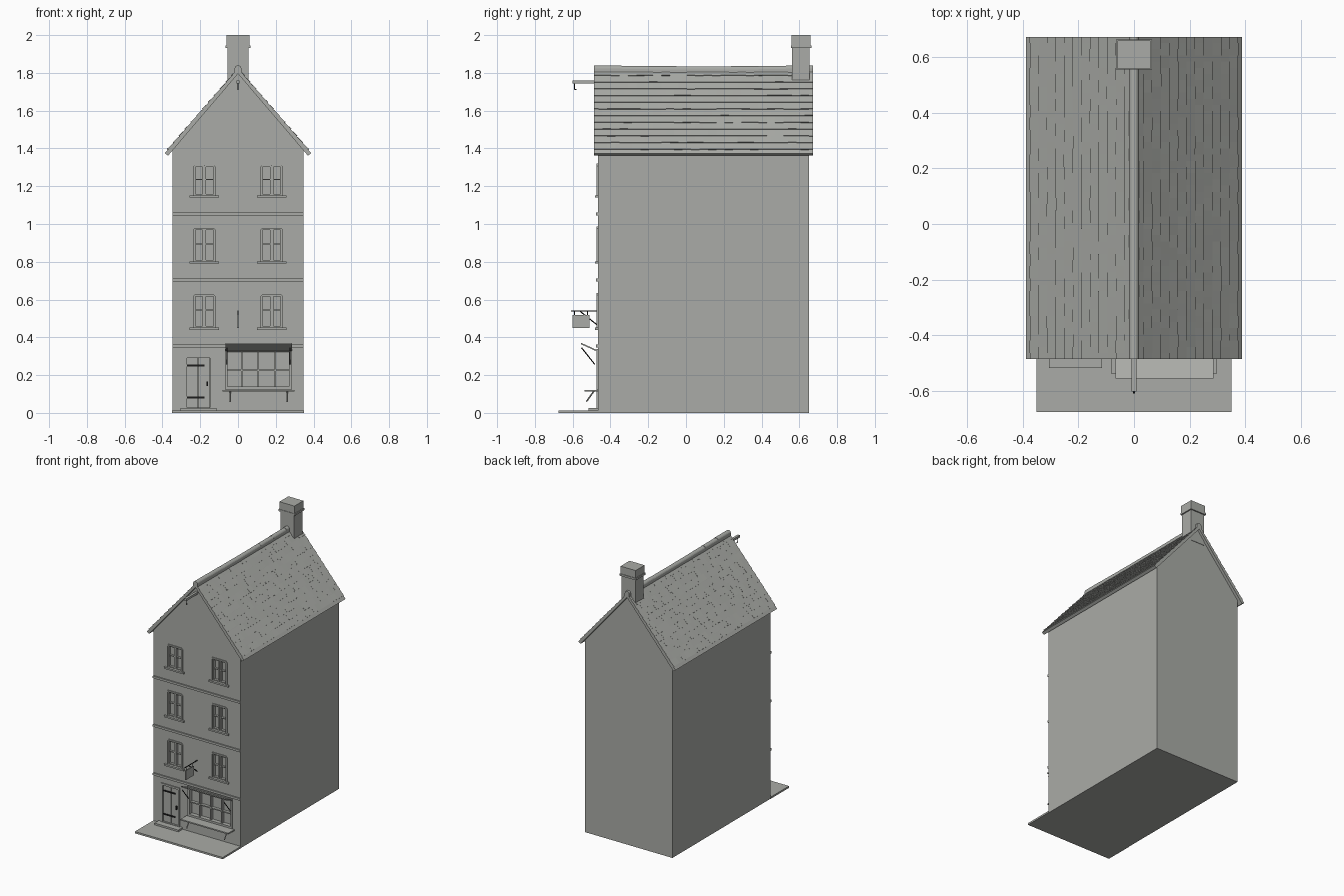
import bpy, bmesh, math, random
from mathutils import Vector

if "Cube" in bpy.data.objects:
    bpy.data.objects.remove(bpy.data.objects["Cube"])

random.seed(4)


def material(name, rgb):
    m = bpy.data.materials.new(name)
    m.diffuse_color = (*rgb, 1)
    m.use_nodes = True
    m.node_tree.nodes["Principled BSDF"].inputs["Base Color"].default_value = m.diffuse_color
    return m


GREY = material("stone grey", (0.40, 0.41, 0.385))
IRON = material("iron black", (0.012, 0.012, 0.012))
FRONT, BACK = -0.467, 0.652


def finish(name, bm, mat=GREY):
    bmesh.ops.recalc_face_normals(bm, faces=bm.faces[:])
    me = bpy.data.meshes.new(name)
    bm.to_mesh(me)
    bm.free()
    me.materials.append(mat)
    ob = bpy.data.objects.new(name, me)
    bpy.context.collection.objects.link(ob)
    return ob


def add_prism(bm, pts, a, b, axis="y"):
    """Extrude (x,z) points along y, or (y,z) points along x."""
    place = (lambda p, d: (p[0], d, p[1])) if axis == "y" else (lambda p, d: (d, p[0], p[1]))
    lo = [bm.verts.new(place(p, a)) for p in pts]
    hi = [bm.verts.new(place(p, b)) for p in pts]
    n = len(pts)
    bm.faces.new(lo)
    bm.faces.new(hi[::-1])
    for i in range(n):
        j = (i + 1) % n
        bm.faces.new((lo[i], lo[j], hi[j], hi[i]))


def add_box(bm, x0, x1, y0, y1, z0, z1):
    add_prism(bm, [(x0, z0), (x1, z0), (x1, z1), (x0, z1)], y0, y1)


def prism(name, pts, a, b, axis="y", mat=GREY):
    bm = bmesh.new()
    add_prism(bm, pts, a, b, axis)
    return finish(name, bm, mat)


def boxes(name, items, mat=GREY):
    bm = bmesh.new()
    for it in items:
        add_box(bm, *it)
    return finish(name, bm, mat)


def rods(name, segments, r=0.003, mat=IRON):
    bm = bmesh.new()
    for a, b in segments:
        a, b = Vector(a), Vector(b)
        new = bmesh.ops.create_cone(bm, cap_ends=True, segments=8, radius1=r, radius2=r,
                                    depth=(b - a).length)["verts"]
        q = Vector((0, 0, 1)).rotation_difference(b - a)
        for v in new:
            v.co = q @ v.co + (a + b) / 2
    return finish(name, bm, mat)


def frame(x0, x1, z0, z1, w, y0, y1):
    """Four bars around an opening."""
    return [(x0, x0 + w, y0, y1, z0, z1), (x1 - w, x1, y0, y1, z0, z1),
            (x0 + w, x1 - w, y0, y1, z0, z0 + w), (x0 + w, x1 - w, y0, y1, z1 - w, z1)]


# Walls with front and back gables
walls = prism("house_walls", [(-0.348, 0), (0.348, 0), (0.348, 1.39), (0, 1.803), (-0.348, 1.39)],
              FRONT, BACK)
boxes("pavement", [(-0.35, 0.35, -0.675, FRONT, 0, 0.013)])
openings = []

# Storey bands
for i, z in enumerate((0.345, 0.695, 1.045)):
    boxes(f"storey_band_{i}", [(-0.348, 0.348, FRONT - 0.009, FRONT, z, z + 0.016)])

# Paired casement windows
for row, (z0, z1) in enumerate(((0.44, 0.635), (0.79, 0.987), (1.14, 1.32))):
    for side in (-1, 1):
        tag = f"{row}_{'left' if side < 0 else 'right'}"
        c, h = side * 0.178, 0.066
        s, e = z0 + 0.012, 0.012
        # moulded surround with clipped top corners
        bm = bmesh.new()
        add_prism(bm, [(c - h, s), (c - h + 0.011, s), (c - h + 0.011, z1 - 0.015),
                       (c - h + 0.015, z1 - 0.011), (c + h - 0.015, z1 - 0.011),
                       (c + h - 0.011, z1 - 0.015), (c + h - 0.011, s), (c + h, s),
                       (c + h, z1 - e), (c + h - e, z1), (c - h + e, z1), (c - h, z1 - e)],
                  FRONT - 0.006, FRONT)
        finish(f"window_surround_{tag}", bm)
        boxes(f"window_sill_{tag}", [(c - 0.078, c + 0.078, FRONT - 0.014, FRONT, z0, s)])
        x0, x1, top = c - h + 0.011, c + h - 0.011, z1 - 0.012
        openings.append((x0, x1, FRONT - 0.02, FRONT + 0.022, s, top))
        bars = []
        for a, b in ((x0, c - 0.002), (c + 0.002, x1)):
            bars += frame(a, b, s, top, 0.007, FRONT + 0.004, FRONT + 0.022)
            m = s + (top - s) * 0.52
            bars.append((a + 0.007, b - 0.007, FRONT + 0.007, FRONT + 0.022, m, m + 0.006))
        bars.append((c - 0.002, c + 0.002, FRONT + 0.008, FRONT + 0.022, s, top))
        boxes(f"window_casements_{tag}", bars)

# Shop window with four lights
bars = frame(-0.07, 0.285, 0.125, 0.338, 0.014, FRONT - 0.008, FRONT + 0.022)
openings.append((-0.064, 0.279, FRONT - 0.02, FRONT + 0.022, 0.131, 0.332))
for i in (1, 2, 3):
    x = -0.07 + 0.355 * i / 4
    bars.append((x - 0.004, x + 0.004, FRONT, FRONT + 0.022, 0.139, 0.324))
bars.append((-0.056, 0.271, FRONT + 0.002, FRONT + 0.022, 0.221, 0.229))
boxes("shop_window_frame", bars)

# Raised upper shutter and its iron stays
prism("upper_shutter", [(FRONT, 0.323), (FRONT, 0.331), (-0.555, 0.371), (-0.555, 0.363)],
      -0.067, 0.285, "x")
rods("shutter_stays", [((x, -0.553, 0.345), (x, -0.483, 0.257)) for x in (-0.058, 0.276)])

# Lowered counter shutter with struts
boxes("counter", [(-0.083, 0.298, -0.537, FRONT, 0.112, 0.121)])
rods("counter_struts", [((x, -0.527, 0.06), (x, -0.488, 0.115)) for x in (-0.042, 0.26)], 0.004, GREY)

# Door, frame, step and ironwork
openings.append((-0.272, -0.148, FRONT - 0.02, FRONT + 0.016, 0.028, 0.292))
boxes("door_frame", frame(-0.285, -0.135, 0.015, 0.305, 0.014, FRONT - 0.007, FRONT + 0.016))
boxes("door_leaf", [(-0.271 + i * 0.0305, -0.271 + i * 0.0305 + 0.029, FRONT + 0.006,
                     FRONT + 0.018, 0.028, 0.291) for i in range(4)])
boxes("door_step", [(-0.305, -0.115, -0.517, FRONT, 0.012, 0.026)])
boxes("door_hinges", [(-0.271, -0.178, FRONT, FRONT + 0.007, z, z + 0.009)
                      for z in (0.077, 0.246)], IRON)
boxes("door_handle", [(-0.167, -0.159, FRONT - 0.008, FRONT + 0.007, 0.143, 0.167)], IRON)

# Recesses cut into the front wall
cutter = boxes("opening_cutter", openings)
cutter.hide_render = True
cutter.hide_viewport = True
mod = walls.modifiers.new("openings", "BOOLEAN")
mod.object = cutter
mod.operation = "DIFFERENCE"
mod.solver = "EXACT"

# Hanging sign on an iron bracket
rods("sign_bracket", [((0, FRONT, 0.54), (0, -0.61, 0.54)), ((0, FRONT, 0.463), (0, -0.56, 0.537)),
                      ((0, -0.59, 0.54), (0, -0.59, 0.515)), ((0, -0.522, 0.54), (0, -0.522, 0.515))])
boxes("sign_board", [(-0.004, 0.004, -0.6, -0.51, 0.45, 0.517)])

# Hoist beam and hook under the gable peak
boxes("hoist_beam", [(-0.009, 0.009, -0.602, FRONT, 1.744, 1.76)])
rods("hoist_hook", [((0, -0.59, 1.746), (0, -0.59, 1.712)), ((0, -0.59, 1.713), (0, -0.58, 1.713))])

# Roof slab
R0, R1 = -0.486, 0.673
TOP, EDGE, EAVE = 1.82, 0.388, 1.374
prism("roof_slab", [(-EDGE, EAVE), (0, TOP), (EDGE, EAVE), (0.37, 1.362), (0, 1.795), (-0.37, 1.362)],
      R0, R1)

# Overlapping slate courses, each slate slightly lifted
slope = Vector((EDGE, EAVE - TOP))
length = slope.length
d = slope.normalized()
nrm = Vector((-d.y, d.x))
COURSES, PER_ROW = 12, 26
step = (length - 0.026) / COURSES
for side, tag in ((-1, "left"), (1, "right")):
    bm = bmesh.new()
    for c in range(COURSES):
        y = R0
        w = (R1 - R0) / PER_ROW
        first = w * (0.5 if c % 2 else 1)
        while y < R1 - 1e-4:
            y2 = min(y + (first if y == R0 else w), R1)
            lift = 0.005 + random.uniform(-0.001, 0.0012)
            s0, s1 = c * step, (c + 1) * step + random.uniform(-0.0015, 0.0015)
            q = [d * s0 - nrm * 0.001, d * s1 - nrm * 0.001, d * s1 + nrm * lift, d * s0 + nrm * 0.001]
            add_prism(bm, [(side * p.x, TOP + p.y) for p in q], y, y2)
            y = y2
    finish(f"roof_slates_{tag}", bm)

# Half-round ridge tiles with a gentle sag
bm = bmesh.new()
N = 8
for i in range(N):
    a, b = R0 + (R1 - R0) * i / N, R0 + (R1 - R0) * (i + 1) / N
    sag = 0.006 * math.sin(math.pi * (i + 0.5) / N)
    ring = [(0.018 * math.cos(t * math.pi / 8), 1.824 - sag + 0.017 * math.sin(t * math.pi / 8))
            for t in range(9)]
    add_prism(bm, ring + [(-0.018, 1.802), (0.018, 1.802)], a, b)
finish("ridge_tiles", bm)

# Chimney stack with collar and cap
boxes("chimney_stack", [(-0.055, 0.055, 0.562, 0.655, 1.7, 1.99)])
boxes("chimney_collar", [(-0.065, 0.065, 0.555, 0.664, 1.932, 1.946)])
boxes("chimney_cap", [(-0.06, 0.06, 0.558, 0.66, 1.946, 2.0)])
